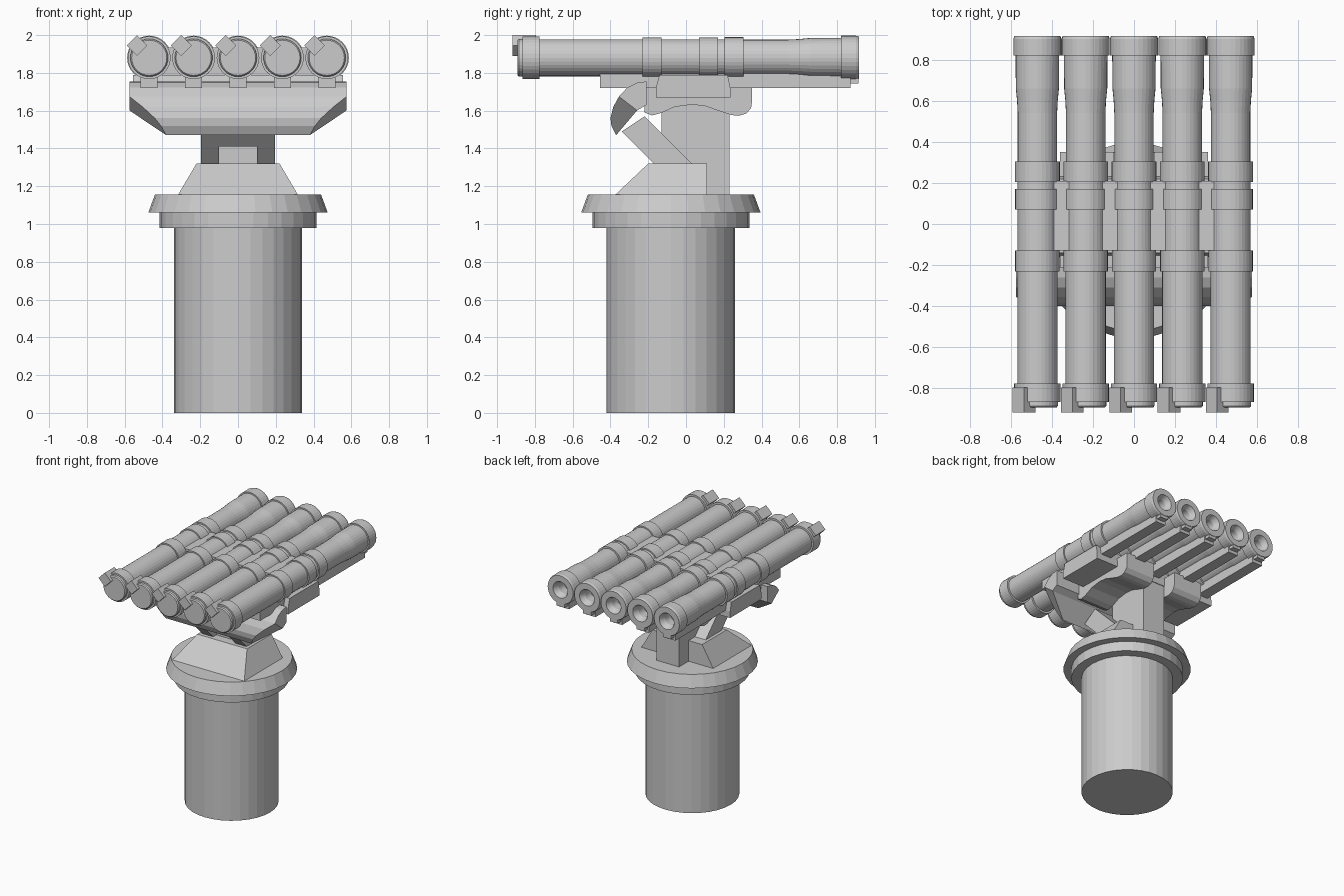
import bpy, bmesh, math
from mathutils import Matrix, Vector

cube = bpy.data.objects.get("Cube")
if cube:
    bpy.data.objects.remove(cube, do_unlink=True)


def finish(name, bm):
    bmesh.ops.recalc_face_normals(bm, faces=bm.faces)
    mesh = bpy.data.meshes.new(name)
    bm.to_mesh(mesh)
    bm.free()
    ob = bpy.data.objects.new(name, mesh)
    bpy.context.collection.objects.link(ob)
    return ob


def lathe(name, profile, sides=32):
    """Revolve (radius, height) points about z."""
    bm = bmesh.new()
    verts = [bm.verts.new((r, 0, h)) for r, h in profile]
    edges = [bm.edges.new(pair) for pair in zip(verts, verts[1:])]
    bmesh.ops.spin(bm, geom=verts + edges, cent=(0, 0, 0), axis=(0, 0, 1),
                   angle=math.tau, steps=sides, use_merge=False)
    bmesh.ops.remove_doubles(bm, verts=bm.verts, dist=1e-4)
    bmesh.ops.dissolve_limit(bm, angle_limit=0.01, verts=bm.verts, edges=bm.edges)
    return finish(name, bm)


def side_profile(name, points, x0, x1, cuts=()):
    """Extrude (y, z) points from x0 to x1, then trim by planes."""
    bm = bmesh.new()
    face = bm.faces.new([bm.verts.new((x0, y, z)) for y, z in points])
    out = bmesh.ops.extrude_face_region(bm, geom=[face])["geom"]
    moved = [v for v in out if isinstance(v, bmesh.types.BMVert)]
    bmesh.ops.translate(bm, verts=moved, vec=(x1 - x0, 0, 0))
    for point, normal in cuts:
        cut = bmesh.ops.bisect_plane(bm, geom=bm.verts[:] + bm.edges[:] + bm.faces[:],
                                     plane_co=point, plane_no=normal, clear_outer=True)
        rim = [e for e in cut["geom_cut"] if isinstance(e, bmesh.types.BMEdge)]
        bmesh.ops.edgeloop_fill(bm, edges=rim)
    return finish(name, bm)


def box(name, x, y, z):
    return side_profile(name, [(y[0], z[0]), (y[1], z[0]), (y[1], z[1]), (y[0], z[1])], *x)


def copy_of(source, name, x):
    ob = source.copy()
    ob.name = name
    ob.location.x = x
    bpy.context.collection.objects.link(ob)


# Round pedestal with collar and tapered flange
pedestal = lathe("pedestal", [(0, 0), (0.34, 0), (0.34, 0.98), (0.415, 0.98), (0.415, 1.06),
                              (0.475, 1.06), (0.44, 1.155), (0, 1.155)])
pedestal.location.y = -0.08

# Sloped turret block, vertical at the back
bm = bmesh.new()
bmesh.ops.create_cube(bm, size=1)
for v in bm.verts:
    top = v.co.z > 0
    half, front = (0.22, -0.2) if top else (0.32, -0.38)
    v.co = (math.copysign(half, v.co.x), 0.11 if v.co.y > 0 else front, 1.32 if top else 1.15)
finish("turret_block", bm)

# Central post and diagonal struts to the shield
box("post", (-0.1, 0.1), (-0.13, 0.23), (1.15, 1.75))
strut = [(-0.17, 1.32), (0.03, 1.32), (-0.22, 1.57), (-0.34, 1.49)]
for side, s in (("left", 1), ("right", -1)):
    side_profile(side + "_strut", strut, s * 0.1, s * 0.195)
side_profile("strut_bridge", [(-0.26, 1.41), (-0.06, 1.41), (-0.22, 1.57), (-0.34, 1.49)],
             -0.1, 0.1)

# Curved front shield with angled corners
shield = [(-0.21, 1.755), (-0.26, 1.748), (-0.31, 1.723), (-0.355, 1.675), (-0.385, 1.62),
          (-0.4, 1.56), (-0.395, 1.52), (-0.37, 1.47), (-0.26, 1.6), (-0.21, 1.63)]
corner = Vector((0.575, -0.26, 1.602))
normal = (corner - Vector((0.38, -0.37, 1.47))).cross(Vector((0, -0.095, 0.073)))
if normal.x < 0:
    normal.negate()
flip = Matrix.Diagonal((-1, 1, 1))
side_profile("front_shield", shield, -0.575, 0.575,
             [(corner, normal), (flip @ corner, flip @ normal)])

# Cradle cheeks with an arched lower edge, and the saddle above
cheek = [(-0.22, 1.74), (-0.22, 1.59), (-0.18, 1.575), (-0.13, 1.588), (-0.06, 1.62),
         (0.03, 1.632), (0.1, 1.625), (0.17, 1.6), (0.24, 1.577), (0.28, 1.573),
         (0.32, 1.585), (0.345, 1.615), (0.35, 1.65), (0.35, 1.74)]
for side, s in (("left", 1), ("right", -1)):
    side_profile(side + "_cradle_cheek", cheek, s * 0.1, s * 0.36)
side_profile("saddle", [(-0.16, 1.67), (0.235, 1.67), (0.235, 1.72), (0.22, 1.79),
                        (-0.14, 1.79), (-0.16, 1.72)], -0.555, 0.555)
box("tube_spacer", (-0.47, 0.47), (-0.13, 0.21), (1.72, 1.935))

# One launch tube: radius and distance along y, front to back
tube = lathe("launch_tube_1", [
    (0, -0.893), (0.093, -0.893), (0.1, -0.885), (0.1, -0.865), (0.113, -0.865),
    (0.113, -0.775), (0.098, -0.775), (0.098, -0.23), (0.108, -0.23), (0.108, -0.13),
    (0.098, -0.13), (0.098, 0.07), (0.108, 0.07), (0.108, 0.17), (0.098, 0.17),
    (0.098, 0.205), (0.109, 0.205), (0.109, 0.305), (0.096, 0.305), (0.096, 0.54),
    (0.099, 0.6), (0.105, 0.66), (0.106, 0.82), (0.117, 0.82), (0.117, 0.9),
    (0.112, 0.915), (0.065, 0.915), (0.045, 0.87), (0.045, 0.8), (0, 0.8)])
tube.data.transform(Matrix.Rotation(-math.pi / 2, 4, "X"))
tube.location.z = 1.88

# Parts carried by every tube: rail, rear lug and tilted front latch
rail = box("rail_1", (-0.045, 0.045), (-0.455, 0.87), (1.72, 1.81))
lug = box("rear_lug_1", (-0.035, 0.035), (0.82, 0.912), (1.745, 1.8))
latch = box("front_latch_1", (-0.039, 0.039), (-0.918, -0.795), (-0.039, 0.039))
latch.data.transform(Matrix.Translation((-0.065, 0, 1.945)) @ Matrix.Rotation(math.pi / 4, 4, "Y"))

for part in (tube, rail, lug, latch):
    part.location.x = -0.47
    for i in range(1, 5):
        copy_of(part, part.name[:-1] + str(i + 1), -0.47 + i * 0.235)
